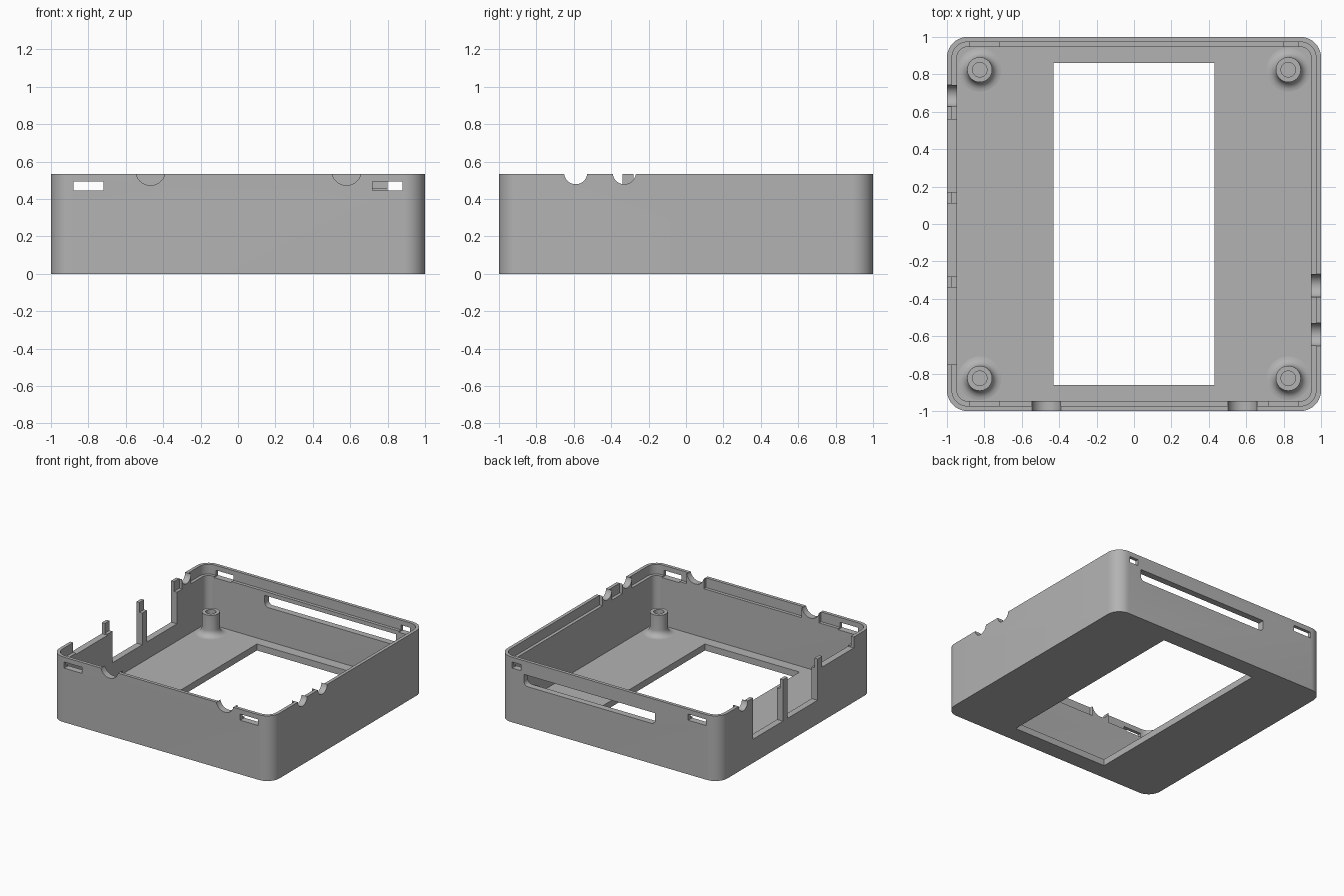
import bpy, bmesh, math
from mathutils import Matrix, Vector

if "Cube" in bpy.data.objects:
    bpy.data.objects.remove(bpy.data.objects["Cube"], do_unlink=True)

HEIGHT, FLOOR, LEDGE = 0.535, 0.053, 0.455
INNER, RIM = 0.947, 0.973      # half widths of the cavity and of the thin rim

grey = bpy.data.materials.new("grey plastic")
grey.use_nodes = True
grey.diffuse_color = (0.45, 0.45, 0.45, 1)
grey.node_tree.nodes["Principled BSDF"].inputs["Base Color"].default_value = grey.diffuse_color


def make_object(name, bm):
    bmesh.ops.recalc_face_normals(bm, faces=bm.faces[:])
    mesh = bpy.data.meshes.new(name)
    bm.to_mesh(mesh)
    bm.free()
    mesh.materials.append(grey)
    obj = bpy.data.objects.new(name, mesh)
    bpy.context.collection.objects.link(obj)
    return obj


def rounded_box(name, half, z0, z1, radius, steps=10):
    """Square prism with rounded upright corners."""
    bm = bmesh.new()
    ring = []
    for corner in range(4):
        mid = math.pi / 4 + corner * math.pi / 2
        for i in range(steps + 1):
            a = corner * math.pi / 2 + i / steps * math.pi / 2
            cx = math.copysign(half - radius, math.cos(mid))
            cy = math.copysign(half - radius, math.sin(mid))
            ring.append(bm.verts.new((cx + radius * math.cos(a), cy + radius * math.sin(a), z0)))
    face = bm.faces.new(ring)
    top = bmesh.ops.extrude_face_region(bm, geom=[face])["geom"]
    bmesh.ops.translate(bm, vec=(0, 0, z1 - z0), verts=[v for v in top if isinstance(v, bmesh.types.BMVert)])
    return make_object(name, bm)


def box(name, x, y, z):
    """Box from three (low, high) ranges."""
    bm = bmesh.new()
    spans = (x, y, z)
    size = [b - a for a, b in spans]
    mid = Vector([(a + b) / 2 for a, b in spans])
    bmesh.ops.create_cube(bm, size=1, matrix=Matrix.Translation(mid) @ Matrix.Diagonal((*size, 1)))
    return make_object(name, bm)


def rod(name, centre, radius, axis):
    """Short horizontal cylinder along x or y."""
    bm = bmesh.new()
    turn = Matrix.Rotation(math.pi / 2, 4, "Y" if axis == "x" else "X")
    bmesh.ops.create_cone(bm, cap_ends=True, segments=48, radius1=radius, radius2=radius,
                          depth=0.2, matrix=Matrix.Translation(centre) @ turn)
    return make_object(name, bm)


def cut(target, cutter):
    mod = target.modifiers.new("cut", "BOOLEAN")
    mod.operation, mod.solver, mod.object = "DIFFERENCE", "EXACT", cutter
    bpy.context.view_layer.objects.active = target
    bpy.ops.object.modifier_apply(modifier=mod.name)
    bpy.data.objects.remove(cutter, do_unlink=True)


def smooth(obj):
    bpy.ops.object.select_all(action="DESELECT")
    obj.select_set(True)
    bpy.context.view_layer.objects.active = obj
    bpy.ops.object.shade_smooth_by_angle(angle=math.radians(30))


# Cable notches: wall, position along it, radius, height of the circle above the rim
notches = [("front", -0.468, 0.079, 0.017), ("front", 0.58, 0.079, 0.017),
           ("right", -0.59, 0.062, 0.006), ("right", -0.33, 0.062, 0.006),
           ("left", 0.685, 0.058, 0.0)]

# Open tray with a thin rim above an inner ledge
case = rounded_box("case_shell", 1, 0, HEIGHT, 0.11)
cut(case, rounded_box("cavity", INNER, FLOOR, 0.8, 0.057))
rim_space = rounded_box("rim_space", RIM, LEDGE, 0.8, 0.083)
for wall, along, radius, rise in notches:      # keep full wall thickness around notches
    span = (along - radius, along + radius)
    outer = {"front": (-1.1, -INNER), "left": (-1.1, -INNER), "right": (INNER, 1.1)}[wall]
    if wall == "front":
        keep = box("notch_support", span, outer, (0.3, 0.9))
    else:
        keep = box("notch_support", outer, span, (0.3, 0.9))
    cut(rim_space, keep)
cut(case, rim_space)

# Floor window
cut(case, box("floor_window", (-0.43, 0.43), (-0.86, 0.86), (-0.1, 0.2)))

# Round cable notches
for wall, along, radius, rise in notches:
    z = HEIGHT + rise
    if wall == "front":
        cut(case, rod("notch", (along, -1, z), radius, "y"))
    else:
        cut(case, rod("notch", (1 if wall == "right" else -1, along, z), radius, "x"))

# Port openings in the left-hand wall, leaving slim posts
for low, high, bottom in [(0.17, 0.56, 0.195), (-0.28, 0.11, 0.195), (-0.75, -0.34, 0.445)]:
    cut(case, box("port", (-1.1, -0.9), (low, high), (bottom, 0.8)))

# Latch slots in the front and back walls
for y, low, high in [(-1, -0.88, -0.72), (-1, 0.72, 0.88), (1, -0.88, -0.72), (1, 0.80, 0.88)]:
    cut(case, box("latch_slot", (low, high), (y - 0.08, y + 0.08), (0.445, 0.495)))

# Long card slot in the back wall, rounded along its lower ends
slot = box("card_slot", (-0.42, 0.773), (0.9, 1.1), (0.33, 0.422))
bm = bmesh.new()
bm.from_mesh(slot.data)
low_ends = [e for e in bm.edges if all(v.co.z < 0.35 for v in e.verts)
            and abs(e.verts[0].co.x - e.verts[1].co.x) < 0.01]
bmesh.ops.bevel(bm, geom=low_ends, offset=0.035, segments=5, profile=0.5, affect="EDGES")
bm.to_mesh(slot.data)
bm.free()
cut(case, slot)
smooth(case)

# Screw posts with a flared foot and a blind hole
FOOT, POST, HOLE, TOP = 0.05, 0.067, 0.039, 0.227
profile = [(POST + FOOT * (1 - math.cos(a)), FLOOR + FOOT * (1 - math.sin(a)))
           for a in [math.pi / 2 * (1 - i / 6) for i in range(7)]]
profile = [(0, FLOOR + 0.005), (HOLE, FLOOR + 0.005), (HOLE, TOP), (POST, TOP)] + \
          sorted(profile, key=lambda p: -p[1])
for side, x in (("left", 0.825), ("right", -0.825)):
    for end, y in (("front", -0.825), ("back", 0.825)):
        bm = bmesh.new()
        verts = [bm.verts.new((r, 0, z)) for r, z in profile]
        edges = [bm.edges.new(pair) for pair in zip(verts, verts[1:])]
        bmesh.ops.spin(bm, geom=verts + edges, cent=(0, 0, 0), axis=(0, 0, 1),
                       angle=2 * math.pi, steps=32, use_duplicate=False)
        bmesh.ops.remove_doubles(bm, verts=bm.verts[:], dist=0.0001)
        bmesh.ops.translate(bm, vec=(x, y, 0), verts=bm.verts[:])
        post = make_object(f"{end}_{side}_screw_post", bm)
        # Make the open surface face outward and up
        rim = [p for p in post.data.polygons if p.center.z > TOP - 0.001]
        if rim and rim[0].normal.z < 0:
            post.data.flip_normals()
        smooth(post)
